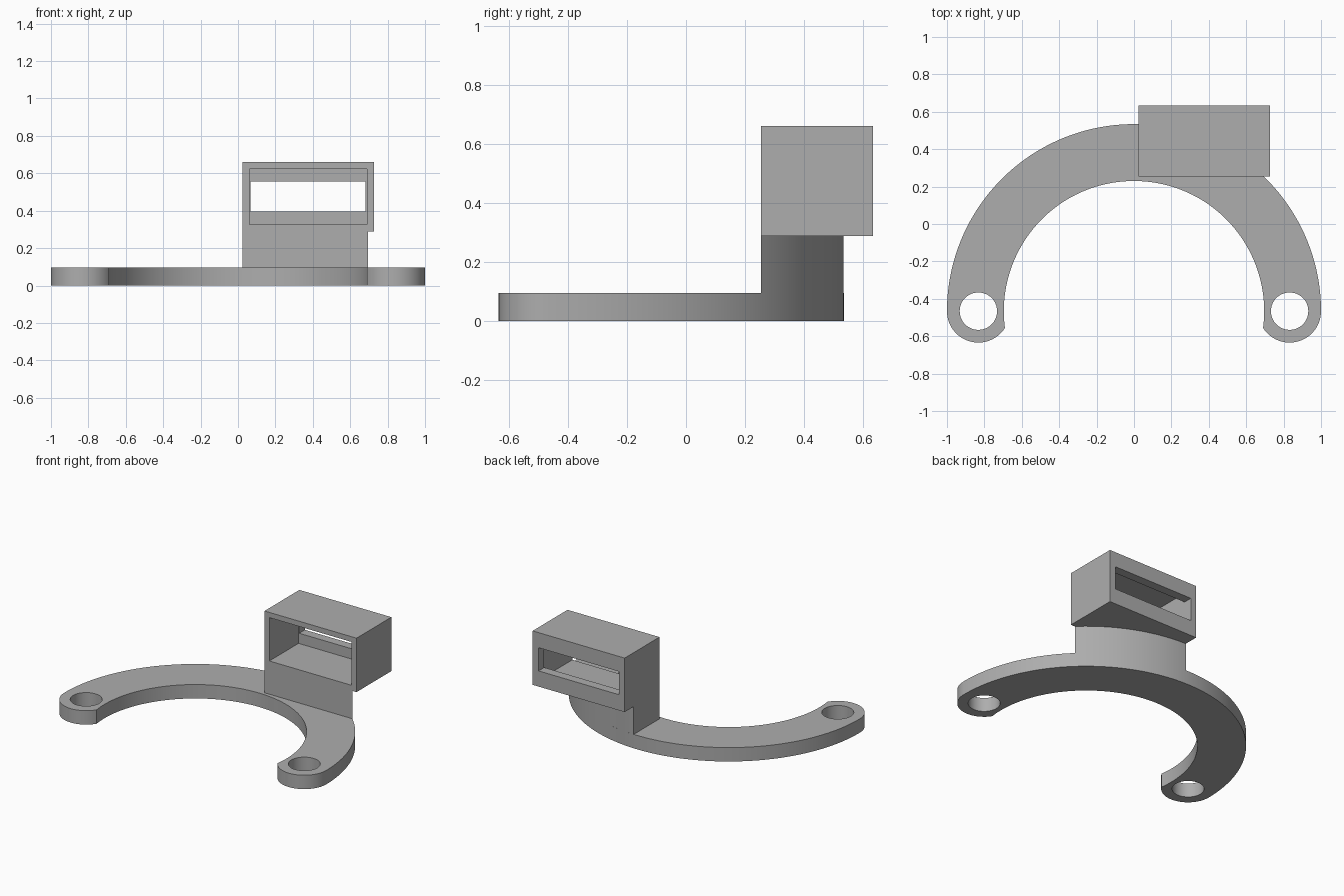
import bpy, bmesh
from math import cos, sin, pi, sqrt, atan2, asin, radians

old = bpy.data.objects.get("Cube")
if old:
    bpy.data.objects.remove(old, do_unlink=True)

# Single plain material
grey = bpy.data.materials.new("matte_grey")
grey.use_nodes = True
colour = (0.42, 0.42, 0.42, 1)
grey.diffuse_color = colour
grey.node_tree.nodes["Principled BSDF"].inputs["Base Color"].default_value = colour

CY = -0.466                    # arc centre on y
R_OUT, R_IN = 1.0, 0.696       # arch radii
R_EYE, R_HOLE = 0.168, 0.1     # eyelet radii
EYE_X = R_OUT - R_EYE
BASE_H, BOX_Z, TOP = 0.096, 0.288, 0.66
X0, X1, Y0, Y1 = 0.025, 0.727, 0.253, 0.633


def arc(cx, cy, r, a0, a1, n):
    steps = [a0 + (a1 - a0) * i / n for i in range(n + 1)]
    return [(cx + r * cos(a), cy + r * sin(a)) for a in steps]


def prism(name, points, z0, z1):
    """Upright solid from a flat outline."""
    bm = bmesh.new()
    face = bm.faces.new([bm.verts.new((x, y, z0)) for x, y in points])
    top = bmesh.ops.extrude_face_region(bm, geom=[face])["geom"]
    verts = [v for v in top if isinstance(v, bmesh.types.BMVert)]
    bmesh.ops.translate(bm, verts=verts, vec=(0, 0, z1 - z0))
    bmesh.ops.recalc_face_normals(bm, faces=bm.faces)
    mesh = bpy.data.meshes.new(name)
    bm.to_mesh(mesh)
    bm.free()
    mesh.materials.append(grey)
    obj = bpy.data.objects.new(name, mesh)
    bpy.context.collection.objects.link(obj)
    return obj


def block(name, x0, x1, y0, y1, z0, z1):
    return prism(name, [(x0, y0), (x1, y0), (x1, y1), (x0, y1)], z0, z1)


def select(obj):
    bpy.ops.object.select_all(action='DESELECT')
    obj.select_set(True)
    bpy.context.view_layer.objects.active = obj


def cut(obj, cutter):
    cutter.hide_render = True
    mod = obj.modifiers.new("cut", 'BOOLEAN')
    mod.operation, mod.solver, mod.object = 'DIFFERENCE', 'EXACT', cutter
    select(obj)
    bpy.ops.object.modifier_apply(modifier=mod.name)
    bpy.data.objects.remove(cutter, do_unlink=True)


def smooth(obj):
    select(obj)
    bpy.ops.object.shade_smooth_by_angle(angle=radians(30))


# Arch with rounded ends: the eyelets stop where they meet the inner arc
tip_x = (EYE_X**2 + R_IN**2 - R_EYE**2) / (2 * EYE_X)
tip_y = -sqrt(R_IN**2 - tip_x**2)
eye_end = atan2(tip_y, tip_x - EYE_X)
in_end = asin(tip_y / R_IN)
right_eye = arc(EYE_X, CY, R_EYE, eye_end, 0, 24)
left_eye = [(-x, y) for x, y in reversed(right_eye)]
outline = (arc(0, CY, R_OUT, 0, pi, 96) + left_eye[1:]
           + arc(0, CY, R_IN, pi - in_end, in_end, 96)[1:] + right_eye[1:-1])
arch = prism("arch_base", outline, 0, BASE_H)
for side in (-1, 1):
    cut(arch, prism("hole_cutter", arc(side * EYE_X, CY, R_HOLE, 0, 2 * pi, 48)[:-1], -0.1, 0.3))
smooth(arch)

# Pillar whose back follows the arch's outer curve
a_right = asin((Y0 - CY) / R_OUT)
a_left = pi / 2 - asin(X0 / R_OUT)
pillar = prism("pillar", [(X0, Y0)] + arc(0, CY, R_OUT, a_right, a_left, 24), BASE_H, BOX_Z)
smooth(pillar)

# Housing: open pocket at the front, narrower slot through the back wall
box = block("housing", X0, X1, Y0, Y1, BOX_Z, TOP)
cut(box, block("pocket_cutter", 0.062, 0.69, Y0 - 0.1, Y1 - 0.062, 0.325, 0.624))
cut(box, block("slot_cutter", 0.067, 0.682, Y1 - 0.1, Y1 + 0.1, 0.396, 0.556))
